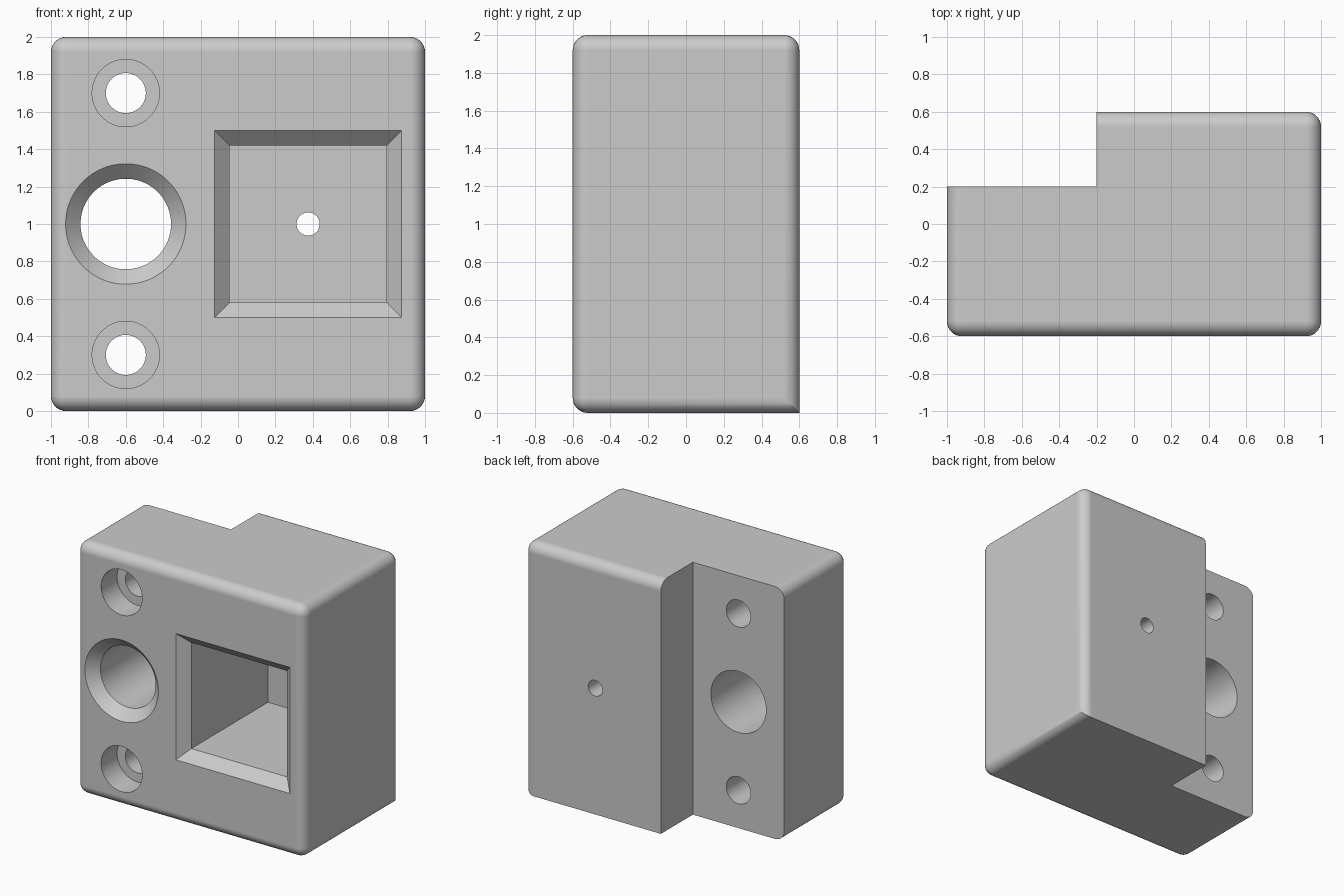
import bpy, bmesh, math
from mathutils import Matrix

if "Cube" in bpy.data.objects:
    bpy.data.objects.remove(bpy.data.objects["Cube"])

FRONT, BACK, ROUND = -0.6, 0.6, 0.08

# Single grey material
grey = bpy.data.materials.new("plain grey")
grey.use_nodes = True
colour = (0.6, 0.6, 0.6, 1)
grey.diffuse_color = colour
grey.node_tree.nodes["Principled BSDF"].inputs["Base Color"].default_value = colour


def finish(name, bm):
    bmesh.ops.recalc_face_normals(bm, faces=bm.faces)
    mesh = bpy.data.meshes.new(name)
    bm.to_mesh(mesh)
    bm.free()
    mesh.materials.append(grey)
    obj = bpy.data.objects.new(name, mesh)
    bpy.context.collection.objects.link(obj)
    return obj


def box(low, high):
    bm = bmesh.new()
    size = [b - a for a, b in zip(low, high)]
    mid = [(a + b) / 2 for a, b in zip(low, high)]
    bmesh.ops.create_cube(bm, size=1, matrix=Matrix.Translation(mid) @ Matrix.Diagonal((*size, 1)))
    return bm


def bore(name, x, z, steps, sides=64):
    """Solid running front to back; steps are (y, apothem or radius)."""
    bm = bmesh.new()
    grow = math.sqrt(2) if sides == 4 else 1
    rings = []
    for y, r in steps:
        angles = [math.tau * (i + 0.5) / sides for i in range(sides)]
        rings.append([bm.verts.new((x + r * grow * math.cos(a), y, z + r * grow * math.sin(a)))
                      for a in angles])
    for a, b in zip(rings, rings[1:]):
        for i in range(sides):
            j = (i + 1) % sides
            bm.faces.new((a[i], a[j], b[j], b[i]))
    bm.faces.new(rings[0])
    bm.faces.new(rings[-1])
    return finish(name, bm)


def cut(target, cutter):
    mod = target.modifiers.new("cut", 'BOOLEAN')
    mod.operation, mod.solver, mod.object = 'DIFFERENCE', 'EXACT', cutter
    bpy.context.view_layer.objects.active = target
    bpy.ops.object.modifier_apply(modifier=mod.name)
    bpy.data.objects.remove(cutter)


# Block, rounded on every edge but the lower back one and the one the step removes
bm = box((-1, FRONT, 0), (1, BACK, 2))


def stays_sharp(edge):
    mid = (edge.verts[0].co + edge.verts[1].co) / 2
    return mid.y > 0.5 and (mid.z < 0.1 or mid.x < -0.9)


bmesh.ops.bevel(bm, geom=[e for e in bm.edges if not stays_sharp(e)], offset=ROUND,
                offset_type='OFFSET', segments=8, profile=0.5, affect='EDGES')
block = finish("mounting_block", bm)

# Step at the back
cut(block, finish("step_cutter", box((-1.5, 0.2, -0.5), (-0.2, 1, 2.5))))

# Counterbored screw holes
for z in (0.3, 1.7):
    cut(block, bore("screw_cutter", -0.6, z,
                    [(-0.7, 0.18), (-0.4, 0.18), (-0.4, 0.107), (0.7, 0.107)]))

# Large chamfered through hole
cut(block, bore("main_hole_cutter", -0.6, 1, [(-0.7, 0.422), (-0.52, 0.242), (0.7, 0.242)], 96))

# Deep square pocket with chamfered mouth, and its small outlet
cut(block, bore("pocket_cutter", 0.375, 1, [(-0.7, 0.6), (-0.52, 0.42), (0.44, 0.42)], 4))
cut(block, bore("outlet_cutter", 0.375, 1, [(0.3, 0.062), (0.7, 0.062)], 48))

# Smooth rounds, flat faces
bpy.ops.object.select_all(action='DESELECT')
block.select_set(True)
bpy.context.view_layer.objects.active = block
bpy.ops.object.shade_smooth_by_angle(angle=math.radians(30))
weighted = block.modifiers.new("flat_normals", 'WEIGHTED_NORMAL')
weighted.keep_sharp = True
